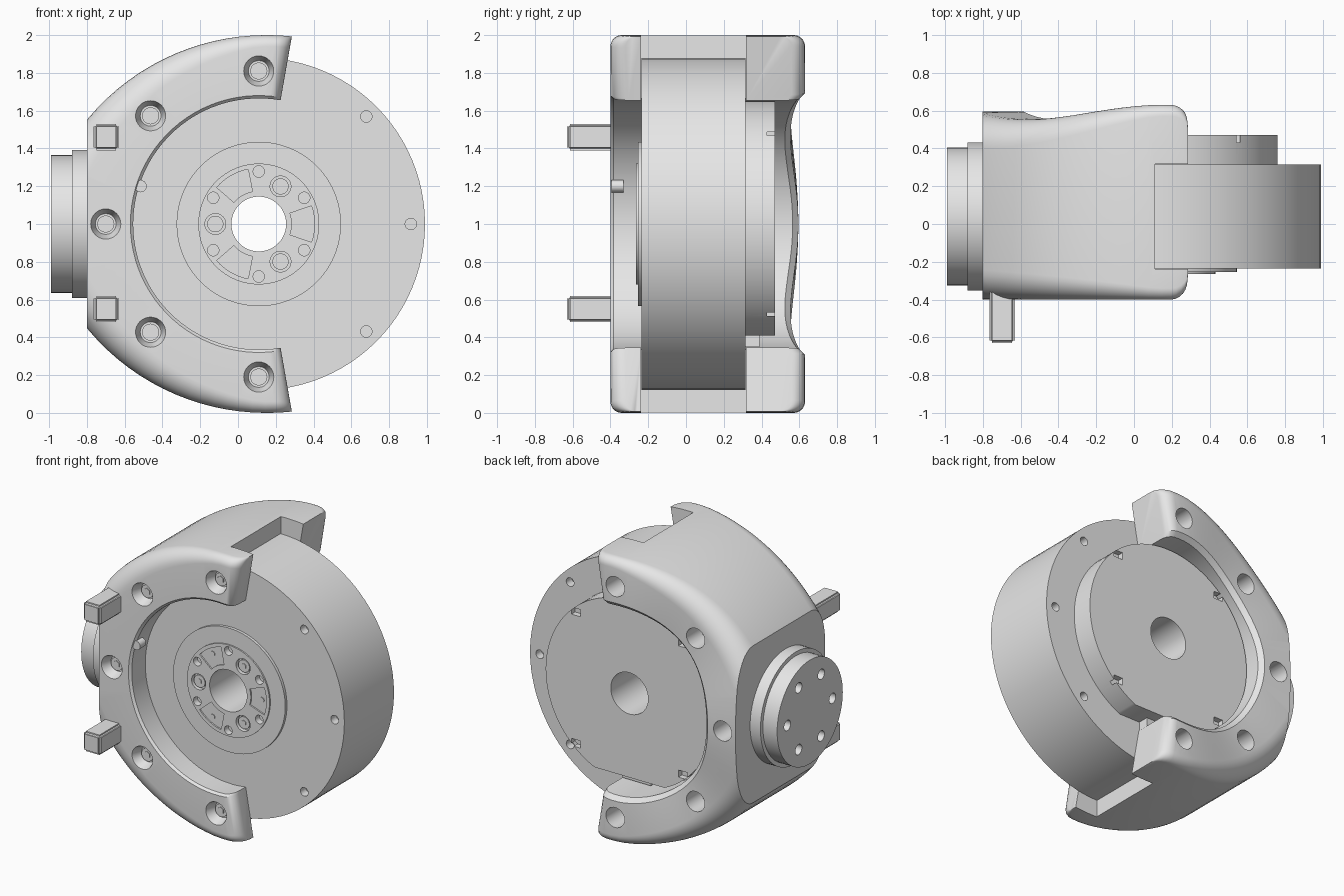
import bpy, bmesh
from math import sin, cos, pi, radians, sqrt
from mathutils import Matrix, Vector

if "Cube" in bpy.data.objects:
    bpy.data.objects.remove(bpy.data.objects["Cube"], do_unlink=True)

CX, CZ = 0.11, 1.0            # motor axis
FRONT, REAR = -0.235, 0.315   # motor body faces
BODY_R, INNER_R = 0.88, 0.665

grey = bpy.data.materials.new("light_grey")
grey.use_nodes = True
grey.diffuse_color = (0.8, 0.8, 0.8, 1)
for node in grey.node_tree.nodes:
    if node.type == 'BSDF_PRINCIPLED':
        node.inputs["Base Color"].default_value = grey.diffuse_color


# ---- helpers ----
def cyl(bm, p, r, a, b, axis='Y', r2=None, seg=32):
    """Cylinder or cone from a to b along an axis; p holds the other two coordinates."""
    mid = (a + b) / 2
    if axis == 'Y':
        m = Matrix.Translation((p[0], mid, p[1])) @ Matrix.Rotation(-pi / 2, 4, 'X')
    else:
        m = Matrix.Translation((mid, p[0], p[1])) @ Matrix.Rotation(pi / 2, 4, 'Y')
    bmesh.ops.create_cone(bm, cap_ends=True, segments=seg, radius1=r,
                          radius2=r if r2 is None else r2, depth=b - a, matrix=m)


def box(bm, lo, hi):
    lo, hi = Vector(lo), Vector(hi)
    m = Matrix.Translation((lo + hi) / 2) @ Matrix.Diagonal((*(hi - lo), 1))
    bmesh.ops.create_cube(bm, size=1, matrix=m)


def polar(deg, r):
    return CX + r * cos(radians(deg)), CZ + r * sin(radians(deg))


def sector(bm, deg, half, r0, r1, y0, y1):
    steps = [deg - half + half * i / 4 for i in range(9)]
    ring = [polar(a, r1) for a in steps] + [polar(a, r0) for a in reversed(steps)]
    face = bm.faces.new([bm.verts.new((x, y0, z)) for x, z in ring])
    out = bmesh.ops.extrude_face_region(bm, geom=[face])
    moved = [v for v in out["geom"] if isinstance(v, bmesh.types.BMVert)]
    bmesh.ops.translate(bm, verts=moved, vec=(0, y1 - y0, 0))


def make(name, bm):
    bmesh.ops.recalc_face_normals(bm, faces=bm.faces[:])
    me = bpy.data.meshes.new(name)
    bm.to_mesh(me)
    bm.free()
    ob = bpy.data.objects.new(name, me)
    bpy.context.collection.objects.link(ob)
    return ob


def cut(ob, bm):
    tool = make("cutter", bm)
    tool.hide_render = True
    mod = ob.modifiers.new("cut", 'BOOLEAN')
    mod.operation, mod.solver, mod.object = 'DIFFERENCE', 'EXACT', tool
    bpy.context.view_layer.update()
    me = bpy.data.meshes.new_from_object(
        ob.evaluated_get(bpy.context.evaluated_depsgraph_get()))
    ob.modifiers.clear()
    ob.data = me
    bpy.data.objects.remove(tool, do_unlink=True)


def finish(ob):
    ob.data.materials.clear()
    ob.data.materials.append(grey)
    bpy.ops.object.select_all(action='DESELECT')
    ob.select_set(True)
    bpy.context.view_layer.objects.active = ob
    bpy.ops.object.shade_smooth_by_angle(angle=radians(32))


def bore(ob, r, a, b):
    bm = bmesh.new()
    cyl(bm, (CX, CZ), r, a, b, seg=64)
    cut(ob, bm)


# ---- motor body with bore, hub seat and flange holes ----
bm = bmesh.new()
cyl(bm, (CX, CZ), BODY_R, FRONT, REAR, seg=96)
body = make("motor_body", bm)
bore(body, 0.145, -1, 1)
bore(body, 0.315, -0.4, -0.17)
bm = bmesh.new()
for deg in (-45, 0, 45):
    for y in (FRONT, REAR):
        cyl(bm, polar(deg, 0.805), 0.03, y - 0.06, y + 0.06)
cut(body, bm)
finish(body)

# ---- rear cover, flat along the bottom, with four slots ----
bm = bmesh.new()
cyl(bm, (CX, CZ), 0.65, REAR - 0.02, 0.47, seg=96)
out = bmesh.ops.bisect_plane(bm, geom=bm.verts[:] + bm.edges[:] + bm.faces[:],
                             plane_co=(0, 0, 0.41), plane_no=(0, 0, -1), clear_outer=True)
bmesh.ops.holes_fill(bm, edges=[e for e in bm.edges if e.is_boundary])
cover = make("rear_cover", bm)
bore(cover, 0.145, -1, 1)
bm = bmesh.new()
for deg in (48, 132, 228, 312):
    x, z = polar(deg, 0.62)
    box(bm, (x - 0.035, 0.43, z - 0.025), (x + 0.035, 0.5, z + 0.025))
cut(cover, bm)
finish(cover)

# ---- cable connector under the rear cover ----
bm = bmesh.new()
box(bm, (0.0, REAR - 0.01, 0.35), (0.22, 0.39, 0.42))
finish(make("connector", bm))

# ---- front disc and output hub ----
bm = bmesh.new()
cyl(bm, (CX, CZ), 0.435, -0.255, FRONT + 0.01, seg=96)
disc = make("front_disc", bm)
bore(disc, 0.315, -1, 1)
finish(disc)

bm = bmesh.new()
cyl(bm, (CX, CZ), 0.32, -0.265, -0.16, seg=96)
hub = make("output_hub", bm)
bore(hub, 0.145, -1, 1)
bm = bmesh.new()
for i in range(6):
    cyl(bm, polar(30 + 60 * i, 0.278), 0.03, -0.3, -0.22)
for deg in (0, 120, 240):
    sector(bm, deg, 19, 0.175, 0.295, -0.3, -0.255)
    cyl(bm, polar(deg + 60, 0.23), 0.055, -0.3, -0.235)
cut(hub, bm)
finish(hub)

bm = bmesh.new()
for deg in (60, 180, 300):
    cyl(bm, polar(deg, 0.23), 0.043, -0.256, -0.23)
    cyl(bm, polar(deg, 0.23), 0.02, -0.262, -0.25, seg=6)
    cyl(bm, polar(deg + 60, 0.255), 0.018, -0.26, -0.25)
finish(make("hub_screws", bm))


# ---- bracket: C-shaped section swept round the motor ----
def outer_radius(a):
    ox, oz, r = -0.04, 0.23, 1.23
    d = ox * cos(a) + oz * abs(sin(a))
    return -d + sqrt(d * d - ox * ox - oz * oz + r * r)


def section(deg):
    a = radians(deg)
    R = outer_radius(a)
    u = min(abs(deg - 180) / 90, 1)
    # rounded ear tips
    t = max(0, abs(deg - 180) - 95) / 5
    tip = 1 - sqrt(max(0, 1 - t * t))
    f = 0.06 + 0.11 * (1 - u * u)
    yf = -0.4 + 0.08 * tip
    yb = 0.595 + 0.035 * u * u - 0.05 * sin(pi * u) ** 2 - 0.07 * tip
    arc = [pi / 2 * i / 8 for i in range(9)]
    pts = [(INNER_R, yf + 0.015), (INNER_R + 0.015, yf)]
    pts += [(R - f + f * sin(k), yf + f - f * cos(k)) for k in arc]
    pts += [(R - f + f * cos(k), yb - f + f * sin(k)) for k in arc]
    pts += [(INNER_R + 0.03, yb), (INNER_R, yb - 0.03)]
    pts += [(INNER_R, REAR), (BODY_R - 0.005, REAR),
            (BODY_R - 0.005, FRONT), (INNER_R, FRONT)]
    return [(CX + r * cos(a), y, CZ + r * sin(a)) for r, y in pts]


half = [80, 80.1, 80.4, 81, 82, 83.5, 85] + [88 + 4 * i for i in range(23)]
angles = half + [180] + [360 - d for d in reversed(half)]
bm = bmesh.new()
rings = [[bm.verts.new(p) for p in section(d)] for d in angles]
for r0, r1 in zip(rings, rings[1:]):
    for i in range(len(r0)):
        j = (i + 1) % len(r0)
        bm.faces.new((r0[i], r0[j], r1[j], r1[i]))
bm.faces.new(rings[0])
bm.faces.new(rings[-1])
bmesh.ops.bisect_plane(bm, geom=bm.verts[:] + bm.edges[:] + bm.faces[:],
                       plane_co=(-0.8, 0, 0), plane_no=(-1, 0, 0), clear_outer=True)
bmesh.ops.holes_fill(bm, edges=[e for e in bm.edges if e.is_boundary])
bracket = make("bracket", bm)

# open the web between the ear tips
bm = bmesh.new()
box(bm, (CX, FRONT - 0.002, -0.2), (0.6, REAR + 0.002, 2.2))
cut(bracket, bm)

# screw wells on both sides, with screws inside
wells = [polar(deg, 0.81) for deg in (90, 135, 180, 225, 270)]
bm = bmesh.new()
for p in wells:
    cyl(bm, p, 0.087, -0.42, -0.33, r2=0.055)
    cyl(bm, p, 0.07, 0.4, 0.75)
cut(bracket, bm)
finish(bracket)

bm = bmesh.new()
for p in wells:
    cyl(bm, p, 0.045, -0.345, -0.32)
    cyl(bm, p, 0.025, -0.352, -0.34, seg=6)
    cyl(bm, p, 0.045, 0.39, 0.42)
finish(make("bracket_screws", bm))

# ---- locating pin on the inner rim ----
bm = bmesh.new()
cyl(bm, (-0.515, 1.2), 0.032, -0.395, -0.33)
finish(make("locating_pin", bm))

# ---- two front pegs ----
bm = bmesh.new()
for z in (0.48, 1.39):
    box(bm, (-0.765, -0.63, z), (-0.63, -0.3, z + 0.14))
bmesh.ops.bevel(bm, geom=bm.edges[:], offset=0.015, segments=3, affect='EDGES')
finish(make("front_pegs", bm))

# ---- side flange with six bolt holes ----
bm = bmesh.new()
cyl(bm, (0.04, CZ), 0.392, -0.88, -0.79, axis='X', seg=72)
finish(make("flange_base", bm))
bm = bmesh.new()
cyl(bm, (0.04, CZ), 0.364, -0.99, -0.87, axis='X', seg=72)
flange = make("flange_cap", bm)
bm = bmesh.new()
for i in range(6):
    a = i * pi / 3
    cyl(bm, (0.04 + 0.25 * cos(a), CZ + 0.25 * sin(a)), 0.036, -1.05, -0.9, axis='X')
cut(flange, bm)
finish(flange)
